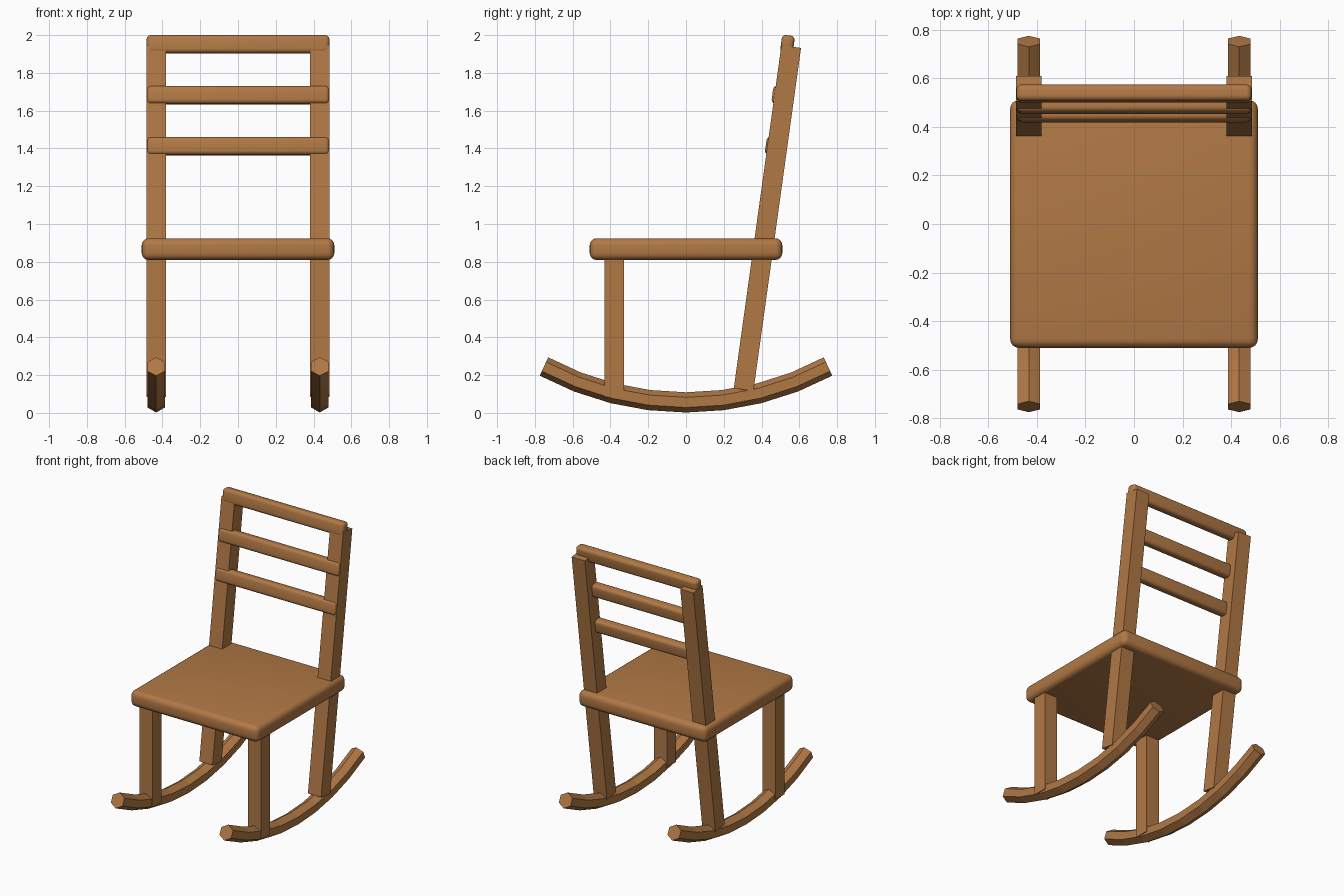
import bpy
import bmesh
import math
from mathutils import Matrix

old = bpy.data.objects.get("Cube")
if old:
    bpy.data.objects.remove(old, do_unlink=True)

# Single warm wood colour
wood = bpy.data.materials.new("warm_wood")
wood.use_nodes = True
colour = (0.44, 0.19, 0.06, 1)
wood.diffuse_color = colour
wood.node_tree.nodes["Principled BSDF"].inputs["Base Color"].default_value = colour

LEAN = math.radians(7.9)


def finish(name, bm, smooth=False):
    bmesh.ops.recalc_face_normals(bm, faces=bm.faces)
    mesh = bpy.data.meshes.new(name)
    bm.to_mesh(mesh)
    bm.free()
    mesh.materials.append(wood)
    obj = bpy.data.objects.new(name, mesh)
    bpy.context.collection.objects.link(obj)
    if smooth:
        bpy.ops.object.select_all(action='DESELECT')
        obj.select_set(True)
        bpy.context.view_layer.objects.active = obj
        bpy.ops.object.shade_smooth_by_angle(angle=math.radians(40))
    return obj


def box(name, centre, size, lean=0.0, bevel=0.0):
    """Box leaning back about x, with optional rounded edges."""
    bm = bmesh.new()
    bmesh.ops.create_cube(bm, size=1, matrix=Matrix.Diagonal((*size, 1)))
    if bevel:
        bmesh.ops.bevel(bm, geom=bm.edges[:], offset=bevel, segments=4,
                        profile=0.5, affect='EDGES')
    bm.transform(Matrix.Translation(centre) @ Matrix.Rotation(-lean, 4, 'X'))
    return finish(name, bm, smooth=bevel > 0)


def rocker(name, x, segments=8, half_span=0.752, rise=0.19, radius=0.0535):
    """Hexagonal bar swept along a shallow arc."""
    arc_radius = (half_span ** 2 + rise ** 2) / (2 * rise)
    end = math.asin(half_span / arc_radius)
    bm = bmesh.new()
    rings = []
    for i in range(segments + 1):
        a = end * (2 * i / segments - 1)
        tilt = a * 0.88
        cy = arc_radius * math.sin(a)
        cz = radius + 0.002 + arc_radius * (1 - math.cos(a))
        ring = []
        for k in range(6):
            t = k * math.pi / 3
            up = radius * math.cos(t)
            ring.append(bm.verts.new((x + radius * math.sin(t),
                                      cy - up * math.sin(tilt),
                                      cz + up * math.cos(tilt))))
        rings.append(ring)
    for r0, r1 in zip(rings, rings[1:]):
        for k in range(6):
            n = (k + 1) % 6
            bm.faces.new((r0[k], r0[n], r1[n], r1[k]))
    bm.faces.new(rings[0])
    bm.faces.new(rings[-1])
    return finish(name, bm)


# Seat
box("seat", (0, 0, 0.867), (1.02, 1.02, 0.115), bevel=0.037)

# Legs, back posts and rockers on both sides
for side, sx in (("left", 1), ("right", -1)):
    x = 0.433 * sx
    box(side + "_front_leg", (x, -0.379, 0.475), (0.105, 0.104, 0.78))
    box(side + "_back_post", (x, 0.431, 1.031), (0.105, 0.105, 1.834), lean=LEAN)
    rocker(side + "_rocker", x)

# Back rails
for name, y, z in (("top_rail", 0.537, 1.951),
                   ("middle_rail", 0.491, 1.682),
                   ("lower_rail", 0.456, 1.412)):
    box(name, (0, y, z), (0.968, 0.068, 0.096), lean=LEAN, bevel=0.022)
